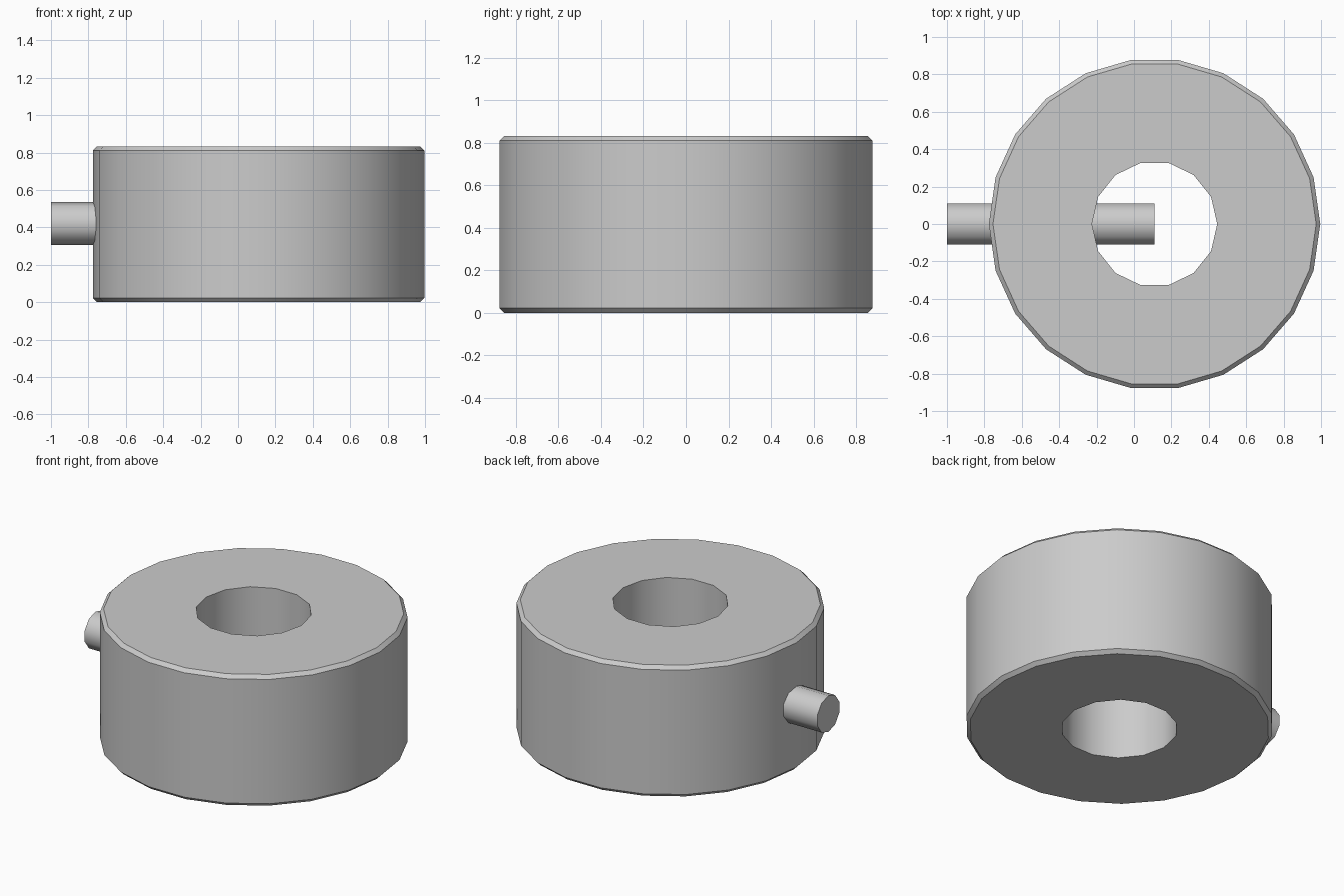
import bpy, bmesh
from math import cos, sin, pi, radians
from mathutils import Matrix, Vector

cube = bpy.data.objects.get("Cube")
if cube:
    bpy.data.objects.remove(cube, do_unlink=True)

CENTRE_X, HEIGHT = 0.11, 0.833
OUTER, BORE, CHAMFER = 0.886, 0.335, 0.022
PIN_RADIUS, PIN_Z = 0.115, 0.42

metal = bpy.data.materials.new("light_grey_metal")
metal.use_nodes = True
grey = (0.6, 0.6, 0.6, 1)
metal.diffuse_color = grey
metal.node_tree.nodes["Principled BSDF"].inputs["Base Color"].default_value = grey


def finish(bm, name):
    """Turn the bmesh into a smooth-shaded object with sharp edges kept."""
    bmesh.ops.recalc_face_normals(bm, faces=bm.faces)
    mesh = bpy.data.meshes.new(name)
    bm.to_mesh(mesh)
    bm.free()
    mesh.materials.append(metal)
    obj = bpy.data.objects.new(name, mesh)
    bpy.context.collection.objects.link(obj)
    bpy.ops.object.select_all(action="DESELECT")
    obj.select_set(True)
    bpy.context.view_layer.objects.active = obj
    bpy.ops.object.shade_smooth_by_angle(angle=radians(40))
    return obj


def loop(bm, radius, z, sides):
    """Closed ring of vertices and edges around the collar axis."""
    verts = [bm.verts.new((CENTRE_X + radius * cos(2 * pi * i / sides),
                           radius * sin(2 * pi * i / sides), z))
             for i in range(sides)]
    edges = [bm.edges.new((verts[i - 1], verts[i])) for i in range(sides)]
    return verts, edges


def skin(bm, lower, upper):
    for i in range(len(lower)):
        bm.faces.new((lower[i - 1], lower[i], upper[i], upper[i - 1]))


# Collar: chamfered outer wall, plain bore, flat end faces
bm = bmesh.new()
profile = [(OUTER - CHAMFER, 0), (OUTER, CHAMFER),
           (OUTER, HEIGHT - CHAMFER), (OUTER - CHAMFER, HEIGHT)]
outer = [loop(bm, r, z, 22) for r, z in profile]
bore = [loop(bm, BORE, z, 14) for z in (0, HEIGHT)]
for a, b in zip(outer, outer[1:]):
    skin(bm, a[0], b[0])
skin(bm, bore[0][0], bore[1][0])
for rim, hole, up in ((outer[0], bore[0], -1), (outer[-1], bore[1], 1)):
    bmesh.ops.triangle_fill(bm, edges=rim[1] + hole[1], use_beauty=True,
                            normal=Vector((0, 0, up)))
finish(bm, "collar")

# Set pin: runs from outside the collar to the axis of the bore
bm = bmesh.new()
length = 1 + CENTRE_X
bmesh.ops.create_cone(bm, cap_ends=True, segments=10, radius1=PIN_RADIUS,
                      radius2=PIN_RADIUS, depth=length)
bm.transform(Matrix.Translation((CENTRE_X - length / 2, 0, PIN_Z))
             @ Matrix.Rotation(pi / 2, 4, "Y") @ Matrix.Rotation(pi / 2, 4, "Z"))
# Put a corner of the pin at its top and bottom
top = max(v.co.z for v in bm.verts) - PIN_Z
if top < PIN_RADIUS * 0.99:
    bmesh.ops.rotate(bm, verts=bm.verts, cent=(0, 0, PIN_Z),
                     matrix=Matrix.Rotation(pi / 10, 3, "X"))
finish(bm, "set_pin")
